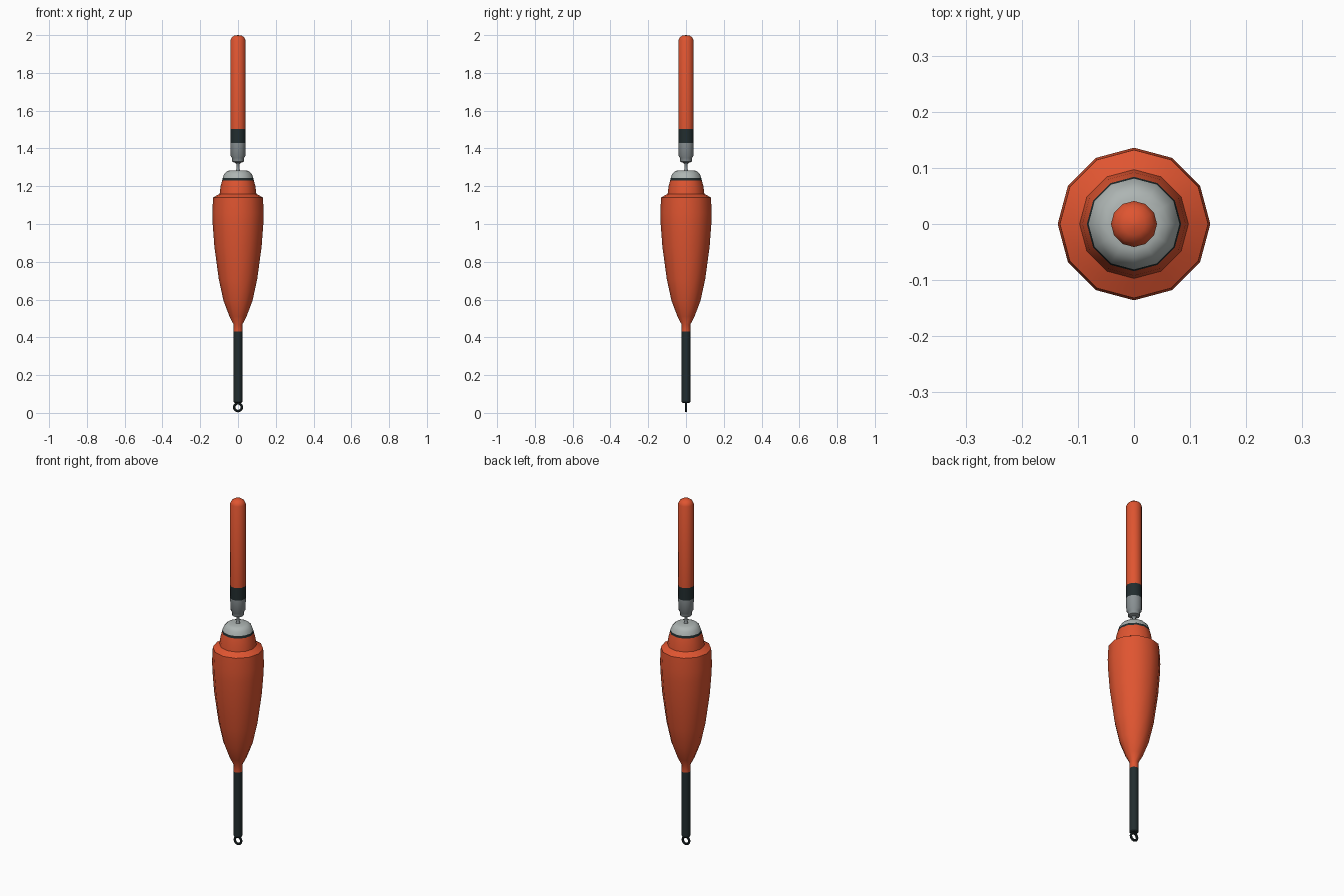
import bpy, bmesh, math

if "Cube" in bpy.data.objects:
    bpy.data.objects.remove(bpy.data.objects["Cube"])

def material(name, rgb):
    m = bpy.data.materials.new(name)
    m.diffuse_color = (*rgb, 1)
    m.use_nodes = True
    m.node_tree.nodes["Principled BSDF"].inputs["Base Color"].default_value = m.diffuse_color
    return m

ORANGE = material("orange", (0.74, 0.09, 0.03))
DARK = material("near_black", (0.016, 0.026, 0.028))
PALE = material("pale_grey", (0.42, 0.46, 0.45))
GREY = material("mid_grey", (0.25, 0.28, 0.29))

def smooth(ob, angle=40):
    bpy.ops.object.select_all(action='DESELECT')
    ob.select_set(True)
    bpy.context.view_layer.objects.active = ob
    bpy.ops.object.shade_smooth_by_angle(angle=math.radians(angle))

def lathe(name, profile, mat, sides=12):
    """Spin (radius, z) points around z; both ends are closed."""
    bm = bmesh.new()
    rings = [[bm.verts.new((r * math.cos(2 * math.pi * i / sides),
                            r * math.sin(2 * math.pi * i / sides), z))
              for i in range(sides)] for r, z in profile]
    for a, b in zip(rings, rings[1:]):
        for i in range(sides):
            j = (i + 1) % sides
            bm.faces.new((a[i], a[j], b[j], b[i]))
    bm.faces.new(rings[0][::-1])
    bm.faces.new(rings[-1])
    me = bpy.data.meshes.new(name)
    bm.to_mesh(me)
    bm.free()
    me.materials.append(mat)
    ob = bpy.data.objects.new(name, me)
    bpy.context.collection.objects.link(ob)
    smooth(ob)
    return ob

# Line eyelet at the bottom
bpy.ops.mesh.primitive_torus_add(location=(0, 0, 0.03), rotation=(math.pi / 2, 0, 0),
                                 major_radius=0.0205, minor_radius=0.0065,
                                 major_segments=16, minor_segments=8)
eyelet = bpy.context.object
eyelet.name = "line_eyelet"
eyelet.data.materials.append(DARK)
smooth(eyelet)

# Lower stem
lathe("lower_stem", [(0.018, 0.053), (0.023, 0.058), (0.023, 0.43)], DARK)

# Tapered body with shoulder
lathe("body", [(0.023, 0.43), (0.023, 0.468), (0.045, 0.51), (0.077, 0.595),
               (0.102, 0.71), (0.125, 0.88), (0.134, 1.0), (0.136, 1.06),
               (0.132, 1.14), (0.106, 1.155), (0.097, 1.16), (0.092, 1.2),
               (0.084, 1.231)], ORANGE)

# Dark band and pale cap
lathe("collar_band", [(0.084, 1.231), (0.081, 1.244)], DARK)
lathe("cap", [(0.081, 1.244), (0.073, 1.265), (0.06, 1.278), (0.046, 1.283),
              (0.014, 1.284)], PALE)

# Thin neck flaring into the antenna socket
lathe("neck", [(0.014, 1.28), (0.008, 1.29), (0.008, 1.315), (0.014, 1.325)], GREY)
lathe("antenna_socket", [(0.012, 1.323), (0.031, 1.33), (0.032, 1.35),
                         (0.04, 1.362), (0.041, 1.43)], GREY)

# Antenna
lathe("antenna_band", [(0.041, 1.43), (0.041, 1.502)], DARK)
lathe("antenna_tip", [(0.041, 1.502), (0.041, 1.972), (0.034, 1.987),
                      (0.02, 1.997), (0.002, 2.0)], ORANGE)
